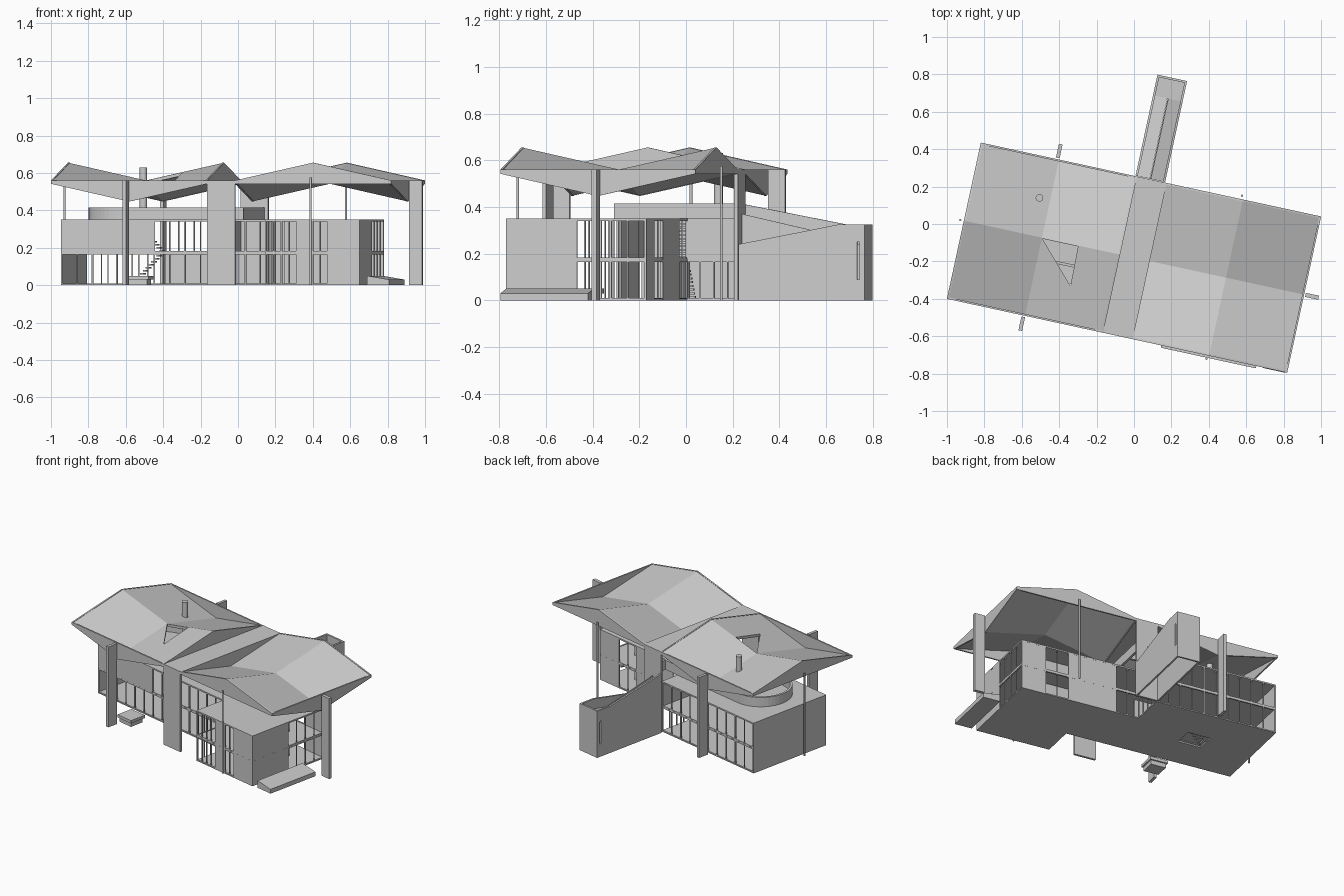
import bpy, bmesh, math
from mathutils import Matrix

if "Cube" in bpy.data.objects:
    bpy.data.objects.remove(bpy.data.objects["Cube"])

# The whole house is drawn square, then turned on its site
SITE = Matrix.Translation((0, -0.18, 0)) @ Matrix.Rotation(math.radians(-12.25), 4, "Z")
ROOF_Z, LIP, FOLD, RIM = 0.56, 0.018, 0.095, 0.01
STRIP, HALF_V = 0.076, 0.4275
MID_U = STRIP + HALF_V
FLOORS = ((0.0, 0.175), (0.175, 0.35))
LEFT, RIGHT, STEP = -0.92, 0.757, 0.247
FRONT_L, BACK_L, FRONT_R, BACK_R = -0.205, 0.41, -0.435, 0.17


def finish(name, bm):
    bmesh.ops.recalc_face_normals(bm, faces=bm.faces)
    mesh = bpy.data.meshes.new(name)
    bm.to_mesh(mesh)
    bm.free()
    ob = bpy.data.objects.new(name, mesh)
    bpy.context.collection.objects.link(ob)
    ob.matrix_world = SITE
    return ob


def boxes(name, *specs):
    """Each spec is u0, u1, v0, v1, z0, z1."""
    bm = bmesh.new()
    for u0, u1, v0, v1, z0, z1 in specs:
        size = Matrix.Diagonal((u1 - u0, v1 - v0, z1 - z0, 1))
        place = Matrix.Translation(((u0 + u1) / 2, (v0 + v1) / 2, (z0 + z1) / 2))
        bmesh.ops.create_cube(bm, size=1, matrix=place @ size)
    return finish(name, bm)


def prism(name, points, push):
    """Extrude a closed polygon along a vector."""
    bm = bmesh.new()
    face = bm.faces.new([bm.verts.new(p) for p in points])
    ext = bmesh.ops.extrude_face_region(bm, geom=[face])
    bm.faces.new([face.verts[i] for i in range(len(points))]) if not face.is_valid else None
    moved = [g for g in ext["geom"] if isinstance(g, bmesh.types.BMVert)]
    bmesh.ops.translate(bm, verts=moved, vec=push)
    return finish(name, bm)


def rod(name, u, v, z0, z1, radius, sides=12):
    bm = bmesh.new()
    bmesh.ops.create_cone(bm, cap_ends=True, segments=sides, radius1=radius, radius2=radius,
                          depth=z1 - z0, matrix=Matrix.Translation((u, v, (z0 + z1) / 2)))
    ob = finish(name, bm)
    for p in ob.data.polygons:
        p.use_smooth = len(p.vertices) == 4
    return ob


def cut(ob, cutter):
    mod = ob.modifiers.new("opening", "BOOLEAN")
    mod.operation, mod.object, mod.solver = "DIFFERENCE", cutter, "EXACT"
    bpy.context.view_layer.update()
    ev = ob.evaluated_get(bpy.context.evaluated_depsgraph_get())
    mesh = bpy.data.meshes.new_from_object(ev)
    ob.modifiers.clear()
    ob.data = mesh


def discard(cutter):
    bpy.data.objects.remove(cutter)


# Folded roof canopies: four flat panels each, mid edges raised or lowered
def canopy(name, centre, sign):
    bm = bmesh.new()
    grid = {}
    for i in (-1, 0, 1):
        for j in (-1, 0, 1):
            z = ROOF_Z + sign * FOLD * (abs(i) - abs(j))
            grid[i, j] = bm.verts.new((centre + i * HALF_V, j * HALF_V, z))
    for i in (-1, 0):
        for j in (-1, 0):
            bm.faces.new([grid[i, j], grid[i + 1, j], grid[i + 1, j + 1], grid[i, j + 1]])
    ext = bmesh.ops.extrude_face_region(bm, geom=bm.faces[:])
    low = [g for g in ext["geom"] if isinstance(g, bmesh.types.BMVert)]
    bmesh.ops.translate(bm, verts=low, vec=(0, 0, -LIP))
    return finish(name, bm)


# Triangular fascia plates closing the gables and the valleys of a canopy
def fascias(name, centre, sign):
    for along_u in (True, False):
        raised = (sign < 0) == along_u
        base, tip = (ROOF_Z - LIP, ROOF_Z + FOLD) if raised else (ROOF_Z, ROOF_Z - FOLD - LIP)
        shoulder = ROOF_Z if raised else ROOF_Z - LIP
        shape = [(-HALF_V, base), (-HALF_V, shoulder), (0, tip), (HALF_V, shoulder), (HALF_V, base)]
        for side in (-1, 1):
            edge = side * HALF_V
            pts = [(centre + a, edge, z) if along_u else (centre + edge, a, z) for a, z in shape]
            push = (0, -side * RIM, 0) if along_u else (-side * RIM, 0, 0)
            kind = "gable" if raised else "valley"
            prism(f"{name}_{kind}_{'outer' if side > 0 else 'inner'}", pts, push)


left_roof = canopy("left_roof", -MID_U, 1)
canopy("right_roof", MID_U, -1)
fascias("left_roof", -MID_U, 1)
fascias("right_roof", MID_U, -1)
boxes("roof_strip", (-STRIP, STRIP, -HALF_V, HALF_V, ROOF_Z - LIP, ROOF_Z))
opening = prism("roof_opening", [(-0.5, -0.005, 0.4), (-0.305, -0.005, 0.4), (-0.3, -0.22, 0.4)],
                (0, 0, 0.4))
cut(left_roof, opening)
discard(opening)

# Slab columns, wide end panels and slim poles carrying the roof
for side, label in ((-1, "front"), (1, "back")):
    v0, v1 = sorted((side * 0.435, side * 0.51))
    boxes(label + "_column", (-MID_U - 0.018, -MID_U + 0.002, v0, v1, 0, ROOF_Z))
    v0, v1 = sorted((side * 0.412, side * HALF_V))
    boxes(label + "_wide_panel", (-STRIP, STRIP, v0, v1, 0, ROOF_Z - LIP))
    rod(label + "_pole", MID_U - 0.01, side * 0.446, 0, 0.575, 0.006)
boxes("right_column", (0.938, 1.01, -0.011, 0.011, 0, ROOF_Z))
rod("left_pole", -0.95, 0, 0, 0.575, 0.006)

# Floor plates, the lower ones open over the stairwell
for label, z0, z1 in (("ground", 0, 0.01), ("upper", 0.17, 0.18), ("terrace", 0.34, 0.35)):
    plate = boxes(label + "_floor_left", (LEFT, STEP, FRONT_L, BACK_R, z0, z1))
    boxes(label + "_floor_right", (STEP, RIGHT, FRONT_R, BACK_R, z0, z1))
    boxes(label + "_floor_back", (LEFT, -STRIP, BACK_R, BACK_L, z0, z1))
    if label != "terrace":
        well = boxes("stairwell_opening", (-0.59, -0.43, 0.03, 0.16, z0 - 0.1, z1 + 0.1))
        cut(plate, well)
        discard(well)


# Framed walls: '#' is a solid bay, '.' an open glazed bay
def facade(name, along_u, start, end, line, lower, upper):
    specs = []

    def add(a0, a1, t, z0, z1):
        across = (line - t, line + t)
        specs.append((a0, a1, *across, z0, z1) if along_u else (*across, a0, a1, z0, z1))

    bay = (end - start) / len(lower)
    solid = "#" not in lower.replace("#", "", 1) or "." in lower + upper
    for k in range(len(lower) + 1):
        if solid:
            add(start + k * bay - 0.004, start + k * bay + 0.004, 0.004, 0, 0.35)
    for (z0, z1), row in zip(FLOORS, (lower, upper)):
        if solid:
            add(start, end, 0.005, z1 - 0.01, z1)
            add(start, end, 0.004, z0, z0 + 0.008)
        for k, kind in enumerate(row):
            a = start + k * bay
            if kind == "#":
                add(a, a + bay, 0.0045, z0, z1)
            else:
                add(a + bay * 0.5 - 0.003, a + bay * 0.5 + 0.003, 0.003, z0, z1)
    boxes(name, *specs)


facade("front_left_wall", True, LEFT, -STRIP, FRONT_L, ".....", "###..")
facade("front_middle_wall", True, -STRIP, STEP, FRONT_L, "..", "..")
facade("step_wall", False, FRONT_R, FRONT_L, STEP, "..", "..")
facade("front_right_wall", True, STEP, RIGHT, FRONT_R, "..#.##", "..#.##")
facade("right_end_wall", False, FRONT_R, BACK_R, RIGHT, "##..", "##..")
facade("back_right_wall", True, -STRIP, RIGHT, BACK_R, ".##.#", ".##.#")
facade("back_return_wall", False, BACK_R, BACK_L, -STRIP, "..", "##")
facade("back_left_wall", True, LEFT, -STRIP, BACK_L, ".....", ".....")
boxes("left_end_wall", (LEFT - 0.005, LEFT + 0.005, FRONT_L, BACK_L, 0, 0.35))

# Inner partitions
boxes("partitions", (STEP, 0.6, 0.02, 0.03, 0, 0.345), (-0.42, -STRIP, 0.1, 0.11, 0, 0.175))

# Stair flights inside
for n, (u0, z0, way) in enumerate(((-0.58, 0.01, 1), (-0.43, 0.18, -1))):
    boxes(f"stair_flight_{n + 1}", *[
        (u0 + way * k * 0.015 - 0.009, u0 + way * k * 0.015 + 0.009, 0.04, 0.1,
         z0 + k * 0.016, z0 + k * 0.016 + 0.008) for k in range(10)])

# Rounded terrace parapet with a straight closing wall
bm = bmesh.new()
path = [(0.05, 0.28)]
for k in range(25):
    a = math.radians(90 + k * 7.5)
    path.append((-0.63 + 0.2 * math.cos(a), 0.08 + 0.2 * math.sin(a)))
path.append((0.05, -0.12))
lower = [bm.verts.new((u, v, 0.35)) for u, v in path]
upper = [bm.verts.new((u, v, 0.415)) for u, v in path]
for k in range(len(path) - 1):
    bm.faces.new((lower[k], lower[k + 1], upper[k + 1], upper[k]))
parapet = finish("terrace_parapet", bm)
parapet.modifiers.new("thickness", "SOLIDIFY").thickness = 0.015
boxes("parapet_end", (0.04, 0.055, -0.12, BACK_L, 0.35, 0.415))
rod("chimney", -0.562, 0.205, 0.35, 0.63, 0.02, 20)

# Ramp enclosure with opposing sloped walls and slit windows
V0, V1, TURN = 0.43, 0.983, 0.87
walls = []
for label, u, top in (("left", -0.085, 0.41), ("right", 0.065, 0.24)):
    outline = [(u, V0, 0), (u, V1, 0), (u, V1, 0.325), (u, TURN, 0.325), (u, V0, top)]
    walls.append(prism(f"ramp_{label}_wall", outline, (0.012, 0, 0)))
slit = boxes("slit_opening", (-0.2, 0.2, 0.95, 0.962, 0.09, 0.25))
for wall in walls:
    cut(wall, slit)
discard(slit)
boxes("ramp_end_wall", (-0.085, STRIP, V1 - 0.012, V1, 0, 0.325))
boxes("ramp_landing", (-0.08, 0.07, TURN, V1 - 0.01, 0.24, 0.255))
for label, u, z in (("upper", -0.078, 0.35), ("lower", -0.004, 0.175)):
    run = [(u, V0, z), (u, TURN, 0.255), (u, TURN, 0.243), (u, V0, z - 0.012)]
    prism(f"{label}_ramp", run, (0.072, 0, 0))
prism("ramp_divider", [(-0.005, V0, 0.16), (-0.005, TURN, 0.24), (-0.005, TURN, 0.27),
                       (-0.005, V0, 0.37)], (0.006, 0, 0))

# Entrance plinths
prism("right_plinth", [(0.8, -0.43, 0), (0.92, -0.43, 0), (0.92, -0.43, 0.03), (0.8, -0.43, 0.05)],
      (0, 0.385, 0))
boxes("front_plinth", (-0.525, -0.4, -0.41, -0.29, 0.03, 0.05),
      (-0.515, -0.41, -0.4, -0.3, 0, 0.03))
